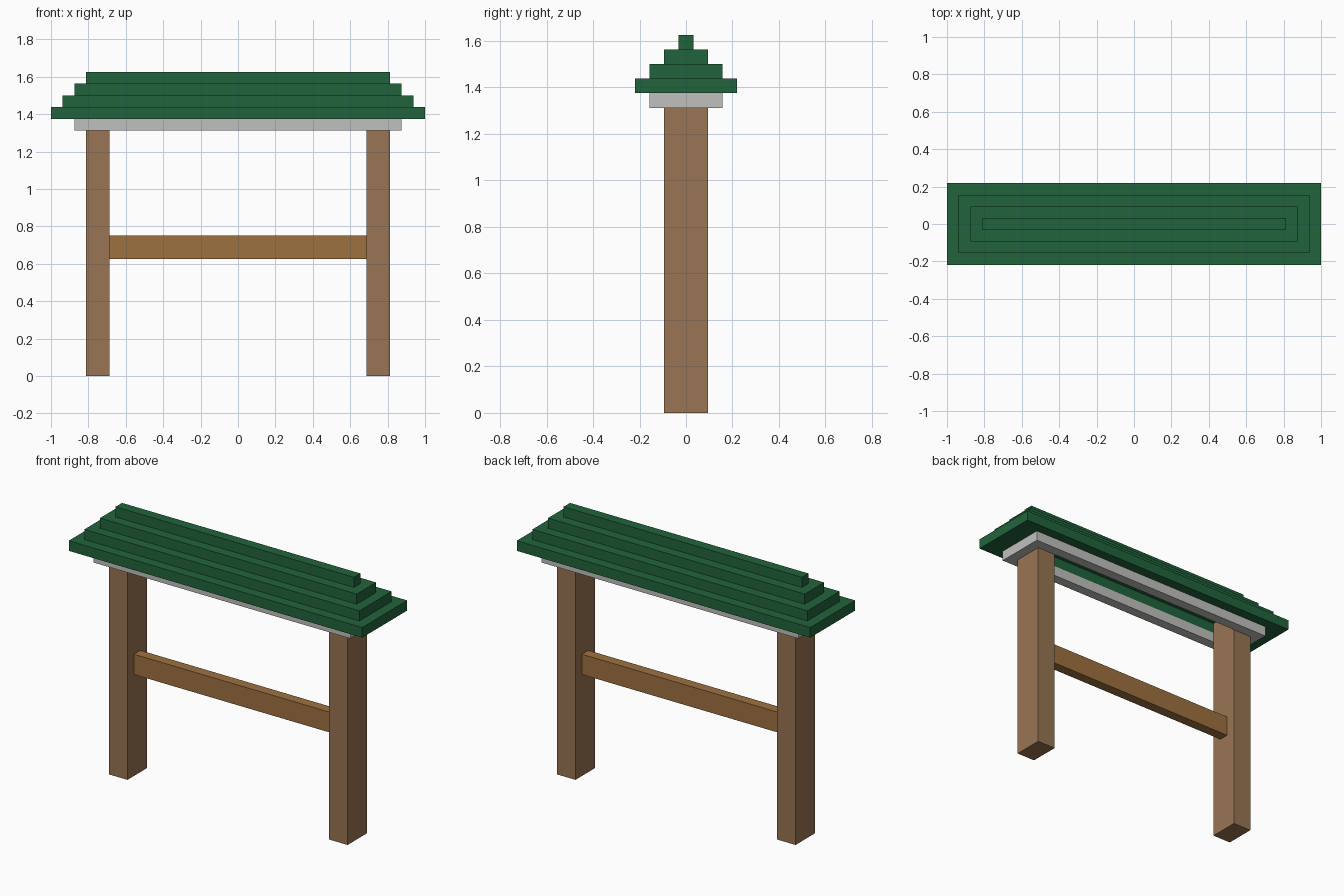
import bpy
import bmesh

cube = bpy.data.objects.get("Cube")
if cube:
    bpy.data.objects.remove(cube, do_unlink=True)

U = 0.0625  # building module


def material(name, rgb):
    """Flat material from 0-255 sRGB values."""
    lin = [((c / 255 + 0.055) / 1.055) ** 2.4 for c in rgb] + [1.0]
    mat = bpy.data.materials.new(name)
    mat.diffuse_color = lin
    mat.use_nodes = True
    mat.node_tree.nodes["Principled BSDF"].inputs["Base Color"].default_value = lin
    return mat


green = material("roof green", (33, 100, 59))
grey = material("trim grey", (192, 192, 190))
post_wood = material("post brown", (152, 117, 83))
bar_wood = material("crossbar brown", (157, 113, 64))


def finish(name, bm, mat):
    bmesh.ops.recalc_face_normals(bm, faces=bm.faces)
    mesh = bpy.data.meshes.new(name)
    bm.to_mesh(mesh)
    bm.free()
    mesh.materials.append(mat)
    obj = bpy.data.objects.new(name, mesh)
    bpy.context.collection.objects.link(obj)
    return obj


def box(name, x, hx, hy, z0, z1, mat):
    """Box centred on (x, 0) with half sizes hx, hy, all in modules."""
    bm = bmesh.new()
    bmesh.ops.create_cube(bm, size=2)
    for v in bm.verts:
        v.co = ((x + v.co.x * hx) * U, v.co.y * hy * U, (z0 if v.co.z < 0 else z1) * U)
    return finish(name, bm, mat)


def frame(name, outer, inner, z0, z1, mat):
    """Rectangular ring: half sizes of the outer and inner rectangles."""
    bm = bmesh.new()
    rings = []
    for (hx, hy), z in ((outer, z0), (outer, z1), (inner, z1), (inner, z0)):
        rings.append([bm.verts.new((sx * hx * U, sy * hy * U, z * U))
                      for sx, sy in ((-1, -1), (1, -1), (1, 1), (-1, 1))])
    for a, b in zip(rings, rings[1:] + rings[:1]):
        for i in range(4):
            j = (i + 1) % 4
            bm.faces.new((a[i], a[j], b[j], b[i]))
    return finish(name, bm, mat)


# Posts rise through the trim into the hollow roof base
for side, sx in (("left", 1), ("right", -1)):
    box(f"{side}_post", sx * 12, 1, 1.5, 0, 23, post_wood)

# Crossbar between the posts
box("crossbar", 0, 11, 0.5, 10, 12, bar_wood)

# Open trim frame and eaves frame, both fitted around the posts
frame("trim_frame", (14, 2.5), (13, 1.5), 21, 22, grey)
frame("roof_eaves", (16, 3.5), (13, 1.5), 22, 23, green)

# Stepped roof tiers
for i in range(3):
    box(f"roof_tier_{i + 1}", 0, 15 - i, 2.5 - i, 23 + i, 24 + i, green)
